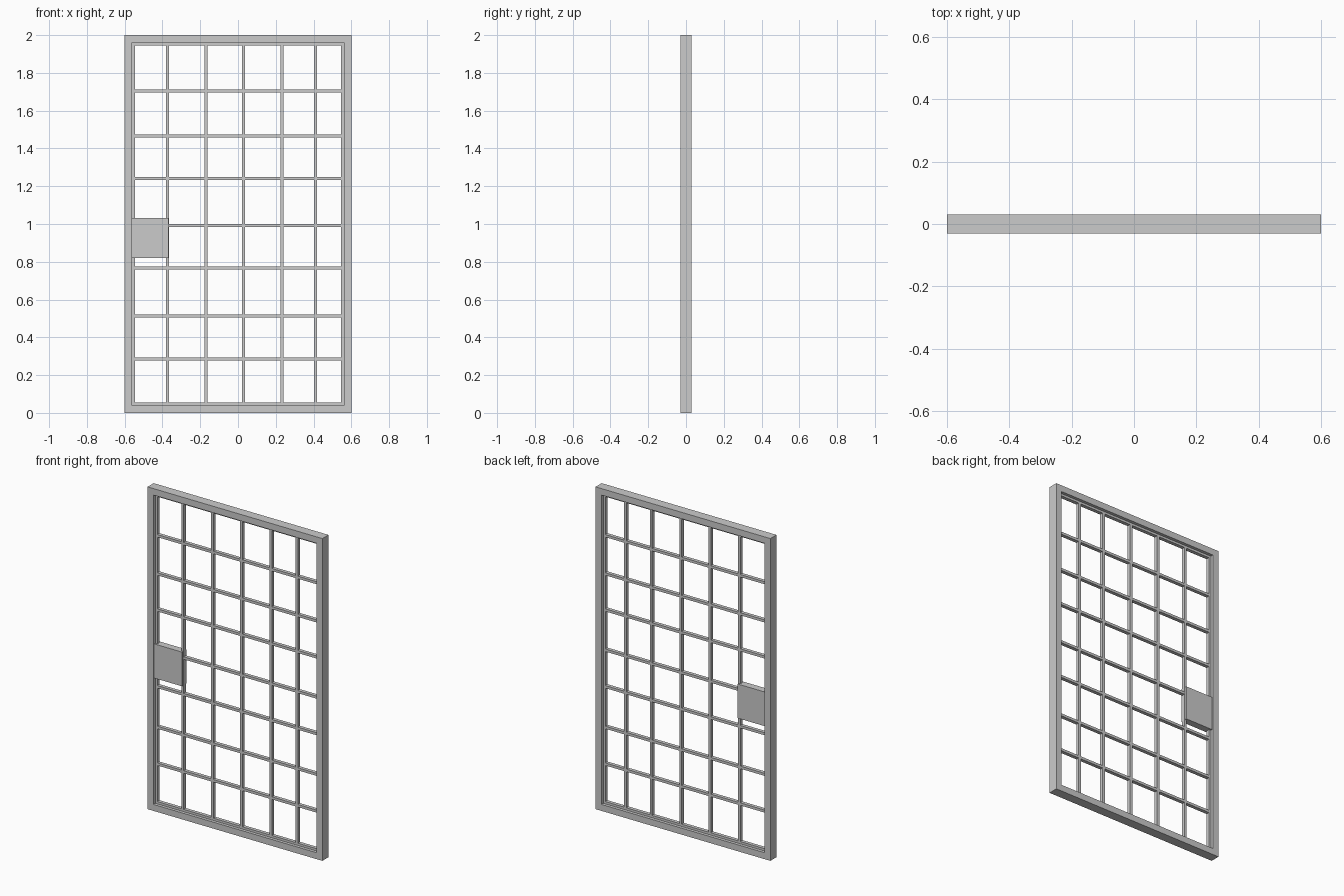
import bpy
import bmesh

if "Cube" in bpy.data.objects:
    bpy.data.objects.remove(bpy.data.objects["Cube"])


def make_object(name, bm):
    bmesh.ops.recalc_face_normals(bm, faces=bm.faces)
    mesh = bpy.data.meshes.new(name)
    bm.to_mesh(mesh)
    bm.free()
    obj = bpy.data.objects.new(name, mesh)
    bpy.context.collection.objects.link(obj)
    return obj


def box(name, x0, x1, depth, z0, z1):
    bm = bmesh.new()
    bmesh.ops.create_cube(bm, size=1)
    for v in bm.verts:
        v.co.x = x0 if v.co.x < 0 else x1
        v.co.y *= depth
        v.co.z = z0 if v.co.z < 0 else z1
    return make_object(name, bm)


def ring(name, half_w, z0, z1, width, depth):
    """Rectangular frame: a square section swept round four mitred corners."""
    bm = bmesh.new()
    section = [(0, -depth / 2), (0, depth / 2), (width, depth / 2), (width, -depth / 2)]
    loops = []
    for sx, top in ((-1, 0), (1, 0), (1, 1), (-1, 1)):
        loops.append([bm.verts.new((sx * (half_w - i), y, z1 - i if top else z0 + i))
                      for i, y in section])
    for c in range(4):
        a, b = loops[c], loops[(c + 1) % 4]
        for k in range(4):
            n = (k + 1) % 4
            bm.faces.new((a[k], a[n], b[n], b[k]))
    return make_object(name, bm)


BAR = 0.016
BAR_DEPTH = 0.022

# Heavy outer frame and thin recessed lip inside it
ring("outer_frame", 0.6, 0.0, 2.0, 0.04, 0.06)
ring("inner_lip", 0.56, 0.04, 1.96, 0.014, BAR_DEPTH)

# Grid bars
for i, x in enumerate((-0.373, -0.17, 0.03, 0.233, 0.41)):
    box(f"vertical_bar_{i + 1}", x - BAR / 2, x + BAR / 2, BAR_DEPTH, 0.05, 1.95)
for i, z in enumerate((0.286, 0.514, 0.766, 0.993, 1.242, 1.466, 1.703)):
    box(f"horizontal_bar_{i + 1}", -0.55, 0.55, BAR_DEPTH, z - BAR / 2, z + BAR / 2)

# Lock housing
box("lock_box", -0.56, -0.369, 0.044, 0.821, 1.033)
